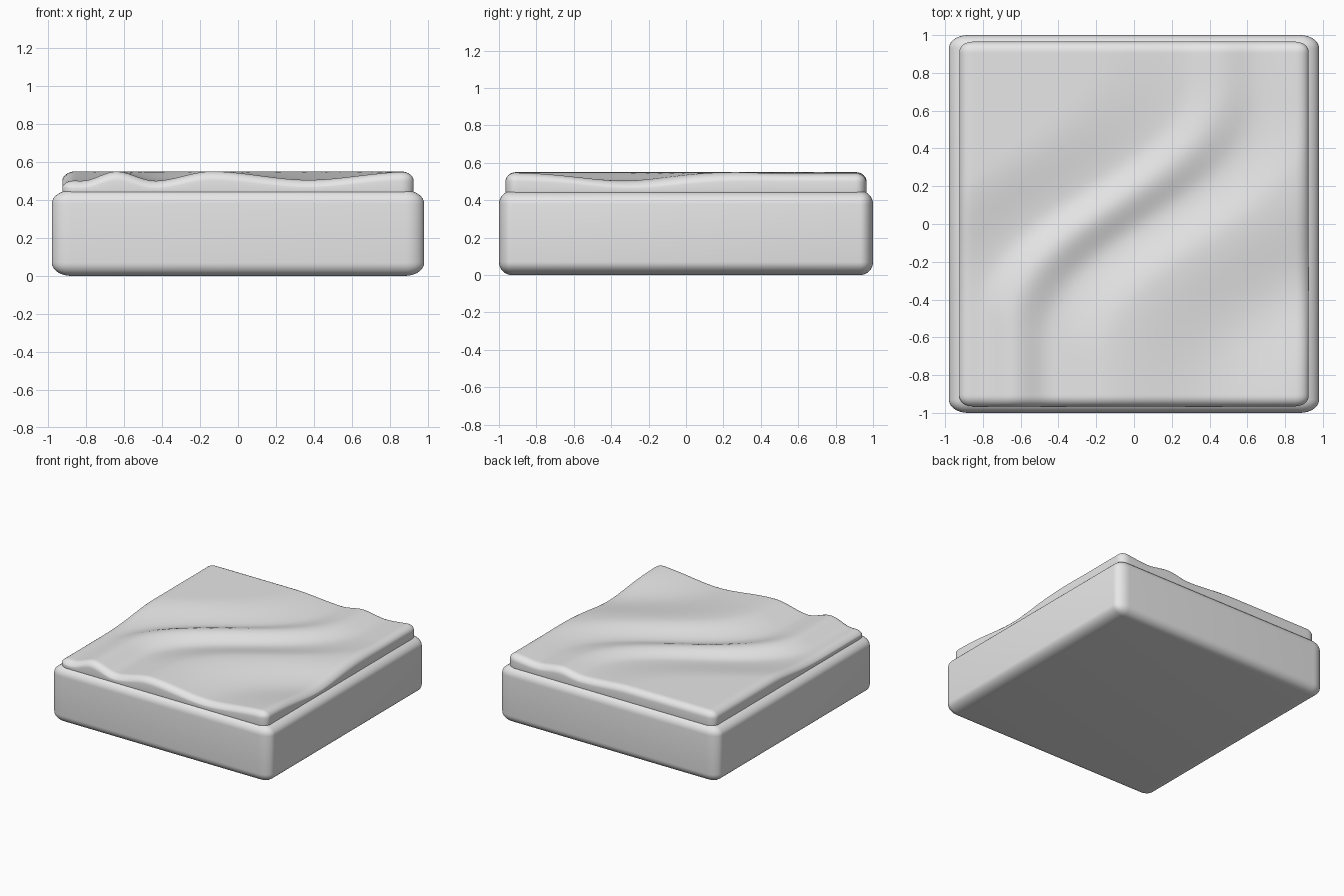
import bpy, bmesh, math
from mathutils import Vector

cube = bpy.data.objects.get("Cube")
if cube:
    bpy.data.objects.remove(cube)

grey = bpy.data.materials.new("light_grey")
grey.use_nodes = True
colour = (0.8, 0.8, 0.8, 1)
grey.diffuse_color = colour
grey.node_tree.nodes["Principled BSDF"].inputs["Base Color"].default_value = colour


def smooth(a, b, v):
    t = min(max((v - a) / (b - a), 0), 1)
    return t * t * (3 - 2 * t)


def rounded_box(size, radii, z0):
    """Box with elliptical rounding, standing on z0."""
    bm = bmesh.new()
    bmesh.ops.create_cube(bm, size=1)
    bmesh.ops.scale(bm, vec=[s / r for s, r in zip(size, radii)], verts=bm.verts)
    bmesh.ops.bevel(bm, geom=bm.edges[:], offset=1, segments=8, profile=0.5,
                    affect='EDGES')
    bmesh.ops.scale(bm, vec=radii, verts=bm.verts)
    bmesh.ops.translate(bm, vec=(0, 0, z0 + size[2] / 2), verts=bm.verts)
    return bm


def finish(name, bm):
    mesh = bpy.data.meshes.new(name)
    bm.to_mesh(mesh)
    bm.free()
    mesh.materials.append(grey)
    obj = bpy.data.objects.new(name, mesh)
    bpy.context.collection.objects.link(obj)
    bpy.ops.object.select_all(action='DESELECT')
    obj.select_set(True)
    bpy.context.view_layer.objects.active = obj
    bpy.ops.object.shade_smooth_by_angle(angle=math.radians(40))


# Ripple section: position across the folds and depth below the crest
FOLDS = [(-2.4, 0), (-1.25, 0), (-0.82, 0.05), (-0.64, 0), (-0.44, 0.05),
         (-0.14, 0), (0.37, 0.045), (0.87, 0), (1.5, 0.04)]


def ripple(x, y):
    u = x - 1.1 * smooth(-0.8, 0.95, y + 0.4 * x)   # folds sweep in an S
    for (a, da), (b, db) in zip(FOLDS, FOLDS[1:]):
        if a <= u <= b:
            depth = da + (db - da) * smooth(a, b, u)
            return depth * (1 - 0.5 * smooth(-0.3, 0.9, y))
    return 0


# Base block
finish("base_block", rounded_box((1.96, 2, 0.45), (0.1, 0.07, 0.07), 0))

# Rippled top layer, cut into a fine grid and sunk along the folds
bm = rounded_box((1.85, 1.93, 0.15), (0.07, 0.055, 0.05), 0.4)
for axis, half in ((0, 0.86), (1, 0.9)):
    normal = Vector((axis == 0, axis == 1, 0))
    for i in range(49):
        bmesh.ops.bisect_plane(bm, geom=bm.verts[:] + bm.edges[:] + bm.faces[:],
                               plane_co=normal * half * (i / 24 - 1), plane_no=normal)
for v in bm.verts:
    v.co.z -= ripple(v.co.x, v.co.y) * smooth(0.44, 0.53, v.co.z)
finish("rippled_top", bm)
